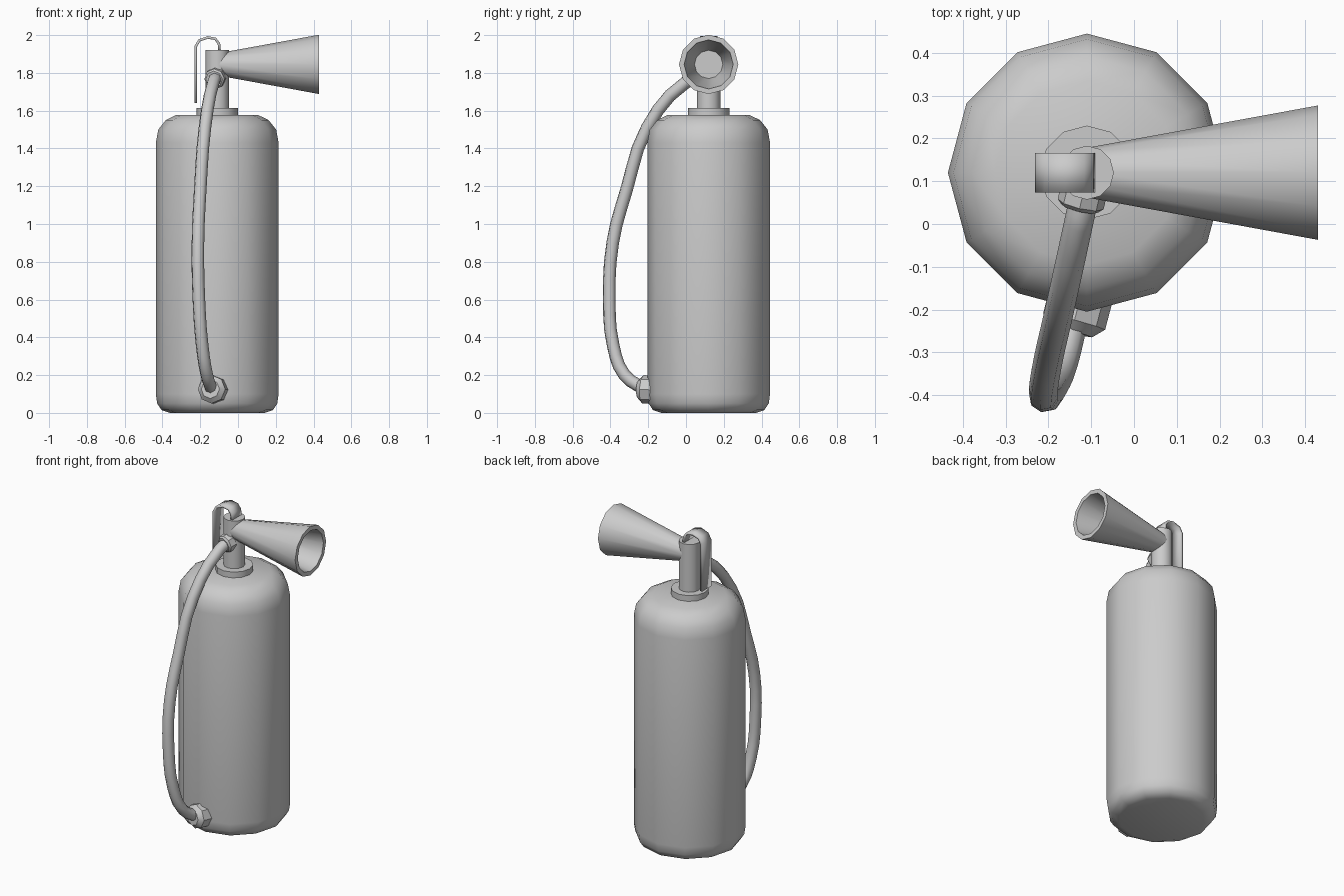
import bpy
import bmesh
import math
from mathutils import Vector

old = bpy.data.objects.get("Cube")
if old:
    bpy.data.objects.remove(old, do_unlink=True)

grey = bpy.data.materials.new("plain grey")
grey.use_nodes = True
grey.diffuse_color = (0.6, 0.6, 0.6, 1)
grey.node_tree.nodes["Principled BSDF"].inputs["Base Color"].default_value = (0.6, 0.6, 0.6, 1)

AXIS_X, AXIS_Y = -0.11, 0.12


def finish(obj, angle=40):
    """Give the part its material and smooth its soft edges."""
    if not obj.data.materials:
        obj.data.materials.append(grey)
    bpy.ops.object.select_all(action="DESELECT")
    obj.select_set(True)
    bpy.context.view_layer.objects.active = obj
    bpy.ops.object.shade_smooth_by_angle(angle=math.radians(angle))
    return obj


def mesh_object(name, bm):
    bmesh.ops.recalc_face_normals(bm, faces=bm.faces)
    mesh = bpy.data.meshes.new(name)
    bm.to_mesh(mesh)
    bm.free()
    obj = bpy.data.objects.new(name, mesh)
    bpy.context.collection.objects.link(obj)
    return obj


def lathe(name, profile, origin, axis=(0, 0, 1), sides=12):
    """Closed turned part: profile of (radius, height) along an axis."""
    bm = bmesh.new()
    rings = []
    for r, h in profile:
        rings.append([bm.verts.new((r * math.cos(math.tau * i / sides),
                                    r * math.sin(math.tau * i / sides), h))
                      for i in range(sides)])
    for a, b in zip(rings, rings[1:]):
        for i in range(sides):
            j = (i + 1) % sides
            bm.faces.new((a[i], a[j], b[j], b[i]))
    bm.faces.new(rings[0][::-1])
    bm.faces.new(rings[-1])
    obj = mesh_object(name, bm)
    obj.location = origin
    obj.rotation_euler = Vector(axis).to_track_quat("Z", "Y").to_euler()
    return finish(obj)


# Tank, collar and valve neck
lathe("tank", [(0.25, 0), (0.295, 0.015), (0.318, 0.05), (0.325, 0.1), (0.325, 1.43),
               (0.312, 1.5), (0.272, 1.55), (0.215, 1.578)], (AXIS_X, AXIS_Y, 0))
lathe("collar", [(0.11, 1.57), (0.11, 1.615)], (AXIS_X, AXIS_Y, 0))
lathe("valve_neck", [(0.063, 1.6), (0.063, 1.92)], (AXIS_X, AXIS_Y, 0))

# Hollow discharge horn
lathe("horn", [(0.06, 0), (0.157, 0.53), (0.13, 0.53), (0.075, 0.23)],
      (-0.1, AXIS_Y, 1.845), (1, 0, 0))

# Bent strap lever over the neck
bm = bmesh.new()
path = [(-0.224, 1.64), (-0.224, 1.94), (-0.205, 1.972), (-0.16, 1.988),
        (-0.12, 1.98), (-0.101, 1.955), (-0.097, 1.91)]
rows = [[bm.verts.new((x, AXIS_Y + s, z)) for s in (-0.046, 0.046)] for x, z in path]
for a, b in zip(rows, rows[1:]):
    bm.faces.new((a[0], a[1], b[1], b[0]))
lever = mesh_object("lever", bm)
solid = lever.modifiers.new("thickness", "SOLIDIFY")
solid.thickness = 0.014
solid.offset = 0
finish(lever)

# Hose fittings
lathe("upper_fitting", [(0.055, -0.03), (0.055, 0.012), (0.045, 0.022)],
      (-0.122, 0.058, 1.77), (-0.22, -0.95, -0.2), 8)
lathe("lower_fitting", [(0.075, -0.06), (0.075, 0), (0.05, 0.025)],
      (-0.14, -0.228, 0.125), (-0.25, -0.95, 0.05), 8)

# Hose
curve = bpy.data.curves.new("hose", "CURVE")
curve.dimensions = "3D"
curve.bevel_depth = 0.034
curve.bevel_resolution = 2
curve.resolution_u = 3
curve.use_fill_caps = True
points = [(-0.115, 0.07, 1.775), (-0.13, 0, 1.75), (-0.175, -0.205, 1.51),
          (-0.2, -0.315, 1.18), (-0.212, -0.388, 0.9), (-0.207, -0.406, 0.6),
          (-0.19, -0.386, 0.36), (-0.165, -0.325, 0.2), (-0.14, -0.22, 0.125)]
spline = curve.splines.new("BEZIER")
spline.bezier_points.add(len(points) - 1)
for bp, co in zip(spline.bezier_points, points):
    bp.co = co
    bp.handle_left_type = bp.handle_right_type = "AUTO"
curve.materials.append(grey)
hose = bpy.data.objects.new("hose", curve)
bpy.context.collection.objects.link(hose)
bpy.ops.object.select_all(action="DESELECT")
hose.select_set(True)
bpy.context.view_layer.objects.active = hose
bpy.ops.object.convert(target="MESH")
finish(bpy.context.view_layer.objects.active, 50)
